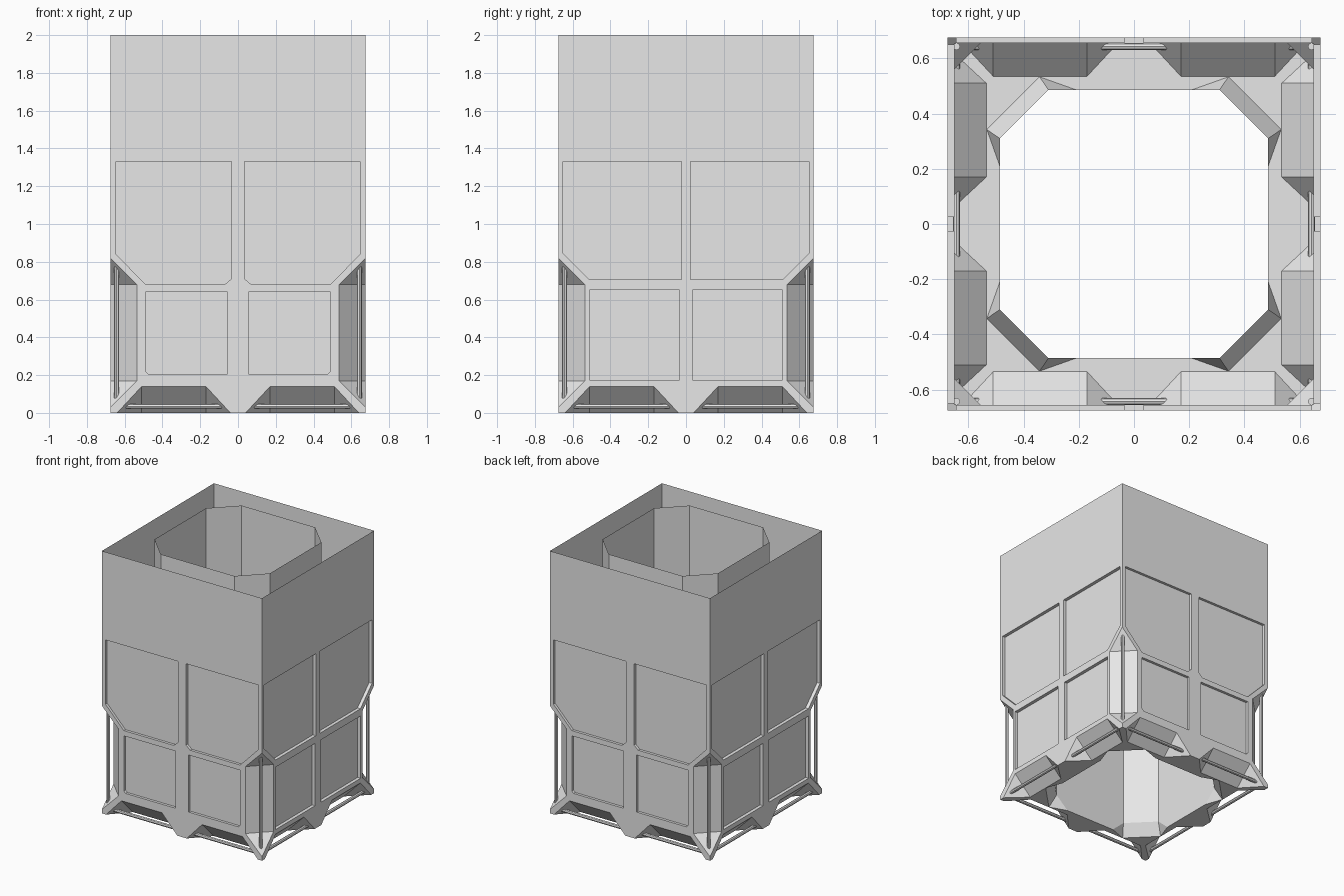
import bpy, bmesh
from mathutils import Vector

H, W = 2.0, 0.675          # height, half width
X, Y, Z = Vector((1, 0, 0)), Vector((0, 1, 0)), Vector((0, 0, 1))
SIGNS = (-1, 1)

cube = bpy.data.objects.get("Cube")
if cube:
    bpy.data.objects.remove(cube, do_unlink=True)

metal = bpy.data.materials.new("light grey")
metal.use_nodes = True
grey = (0.8, 0.8, 0.8, 1)
metal.diffuse_color = grey
metal.node_tree.nodes["Principled BSDF"].inputs["Base Color"].default_value = grey


def make_object(name, bm):
    bmesh.ops.recalc_face_normals(bm, faces=bm.faces)
    mesh = bpy.data.meshes.new(name)
    bm.to_mesh(mesh)
    bm.free()
    mesh.materials.append(metal)
    obj = bpy.data.objects.new(name, mesh)
    bpy.context.scene.collection.objects.link(obj)
    return obj


def hull(bm, points):
    """Add a convex solid around the points."""
    part = bmesh.new()
    for p in points:
        part.verts.new(p)
    bmesh.ops.convex_hull(part, input=part.verts)
    bmesh.ops.dissolve_limit(part, angle_limit=0.001, verts=part.verts, edges=part.edges)
    bmesh.ops.recalc_face_normals(part, faces=part.faces)
    tmp = bpy.data.meshes.new("tmp")
    part.to_mesh(tmp)
    part.free()
    bm.from_mesh(tmp)
    bpy.data.meshes.remove(tmp)


def prism(bm, outline, offset):
    """Extrude a planar convex outline along an offset."""
    hull(bm, [p + k * offset for p in outline for k in (0, 1)])


def edge_notch(bm, corner, along, u, v, tip0, in0, in1, tip1, depth=0.14):
    """Bevelled pocket on a box edge, with slanted ends; u and v point inward."""
    mid = (u + v) * depth / 2
    k = 0.3
    inner = [corner + along * s + mid for s in (in0, in1)]
    outer = [corner + along * (t + k * (t - s)) - mid * k
             for t, s in ((tip0, in0), (tip1, in1))]
    slide = (u - v) * 0.3
    prism(bm, [p - slide / 2 for p in inner + outer], slide)


def cut(obj, cutter):
    """Subtract the cutter and throw it away."""
    mod = obj.modifiers.new("cut", 'BOOLEAN')
    mod.operation, mod.solver, mod.object = 'DIFFERENCE', 'EXACT', cutter
    mod.use_self = True
    deps = bpy.context.evaluated_depsgraph_get()
    mesh = bpy.data.meshes.new_from_object(obj.evaluated_get(deps))
    obj.modifiers.clear()
    obj.data = mesh
    bpy.data.objects.remove(cutter, do_unlink=True)


# Outer box, closed for now
bm = bmesh.new()
hull(bm, [(x * W, y * W, z) for x in SIGNS for y in SIGNS for z in (0, H)])
shell = make_object("shell", bm)

# Pockets along the bottom edges and the lower part of the upright edges
bm = bmesh.new()
for s in SIGNS:
    for t in SIGNS:
        edge_notch(bm, Y * s * W, X * t, Y * -s, Z, 0.04, 0.17, 0.51, 0.64)
        edge_notch(bm, X * s * W, Y * t, X * -s, Z, 0.04, 0.17, 0.51, 0.64)
        edge_notch(bm, X * s * W + Y * t * W, Z, X * -s, Y * -t,
                   0.03, 0.17, 0.68, 0.82)
cut(shell, make_object("pocket_cutter", bm))

# Recessed wall panels: (across, height) outlines
front_panels = [
    [(0.035, 1.33), (0.645, 1.33), (0.645, 0.84), (0.49, 0.68), (0.07, 0.68), (0.035, 0.71)],
    [(0.055, 0.64), (0.49, 0.64), (0.49, 0.22), (0.475, 0.205), (0.055, 0.205)],
]
side_panels = [
    [(0.025, 1.33), (0.65, 1.33), (0.65, 0.845), (0.51, 0.705), (0.025, 0.705)],
    [(0.035, 0.65), (0.512, 0.65), (0.512, 0.175), (0.035, 0.175)],
]
bm = bmesh.new()
for panels, across, out, depth in ((front_panels, X, Y, 0.02), (side_panels, Y, X, 0.025)):
    for outline in panels:
        for s in SIGNS:
            for t in SIGNS:
                prism(bm, [across * a * t + Z * h + out * s * (W - depth) for a, h in outline],
                      out * s * 0.06)
cut(shell, make_object("panel_cutter", bm))

# Eight-sided bore through the middle
R, C = 0.486, 0.31
bm = bmesh.new()
ring = [Vector((x * a, y * b, -0.1)) for x in SIGNS for y in SIGNS for a, b in ((R, C), (C, R))]
prism(bm, ring, Z * (H + 0.2))
cut(shell, make_object("bore_cutter", bm))

# Flared notches at the bottom of the four slanted bore walls
bm = bmesh.new()
half = [(0.342, 0.533, 0), (0.342, 0.533, -0.05), (C, R, 0.09),
        (0.21, R, 0), (0.21, R, -0.05), (0.3, 0.3, 0.09), (0.25, 0.25, -0.05)]
for x in SIGNS:
    for y in SIGNS:
        hull(bm, [(x * p, y * q, h) for a, b, h in half for p, q in ((a, b), (b, a))])
cut(shell, make_object("flare_cutter", bm))

# Open the top so the walls are thin sheets
bm = bmesh.new()
bm.from_mesh(shell.data)
top = [f for f in bm.faces if all(v.co.z > H - 0.001 for v in f.verts)]
bmesh.ops.delete(bm, geom=top, context='FACES')
bm.to_mesh(shell.data)
bm.free()
shell.data.materials.clear()
shell.data.materials.append(metal)
for f in shell.data.polygons:
    f.material_index = 0


# Rods bridging the pockets
def rod(name, a, b, radius=0.013):
    bm = bmesh.new()
    d = b - a
    bmesh.ops.create_cone(bm, cap_ends=True, segments=8, radius1=radius, radius2=radius,
                          depth=d.length)
    obj = make_object(name, bm)
    obj.location = (a + b) / 2
    obj.rotation_mode = 'QUATERNION'
    obj.rotation_quaternion = d.to_track_quat('Z', 'Y')


E, LOW = 0.643, 0.035
for s, side_name, end_name in ((-1, "right", "front"), (1, "left", "back")):
    rod(end_name + "_bottom_rod", Vector((-E, s * E, LOW)), Vector((E, s * E, LOW)))
    rod(side_name + "_bottom_rod", Vector((s * E, -E, LOW)), Vector((s * E, E, LOW)))
    for t, y_name in ((-1, "front"), (1, "back")):
        rod(y_name + "_" + side_name + "_upright_rod",
            Vector((s * E, t * E, LOW)), Vector((s * E, t * E, 0.79)))
